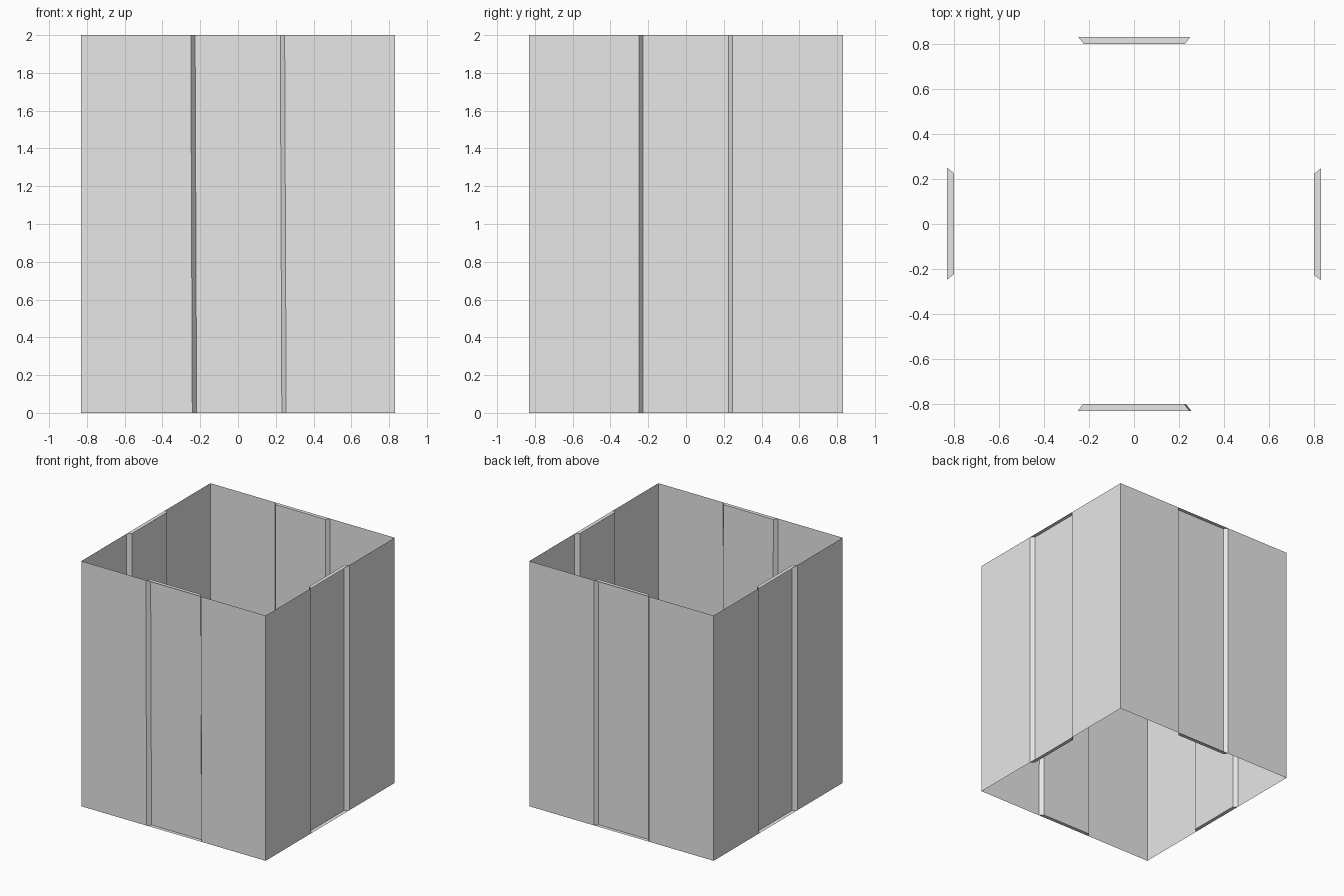
import bpy, bmesh
from math import pi
from mathutils import Matrix, Vector

cube = bpy.data.objects.get("Cube")
if cube:
    bpy.data.objects.remove(cube)

grey = bpy.data.materials.new("light_grey")
grey.use_nodes = True
grey.diffuse_color = (0.8, 0.8, 0.8, 1)
grey.node_tree.nodes["Principled BSDF"].inputs["Base Color"].default_value = (0.8, 0.8, 0.8, 1)

HALF, DEPTH, HEIGHT = 0.832, 0.03, 2.0
# Plan profile of one wall: flat, slanted groove side, recessed panel, groove side, flat
PROFILE = [(-HALF, -HALF), (-0.25, -HALF), (-0.227, DEPTH - HALF),
           (0.224, DEPTH - HALF), (0.247, -HALF), (HALF, -HALF)]


def wall(name, turn, lean=0.0):
    """Thin upright wall with a full-height groove closed at both ends."""
    bm = bmesh.new()
    rings = []
    for z, shift in ((0, lean), (HEIGHT, 0)):
        rings.append([bm.verts.new((x + (shift if abs(x) < 0.5 else 0), y, z))
                      for x, y in PROFILE])
    low, high = rings
    for i in range(len(PROFILE) - 1):
        bm.faces.new((low[i], low[i + 1], high[i + 1], high[i]))
    # End caps of the groove
    bm.faces.new(low[1:5])
    bm.faces.new(high[4:0:-1])
    # The caps face into the groove, like the rest of the recess
    bmesh.ops.recalc_face_normals(bm, faces=bm.faces)
    panel = bm.faces[:][2]
    if panel.normal.dot(Vector((0, -1, 0))) < 0:
        bmesh.ops.reverse_faces(bm, faces=bm.faces)
    bm.transform(Matrix.Rotation(turn * pi / 2, 4, "Z"))
    mesh = bpy.data.meshes.new(name)
    bm.to_mesh(mesh)
    bm.free()
    mesh.materials.append(grey)
    bpy.context.collection.objects.link(bpy.data.objects.new(name, mesh))


# Four walls round an open square shaft; the front groove leans slightly
wall("front_wall", 0, 0.008)
wall("left_wall", 1)
wall("back_wall", 2)
wall("right_wall", 3)
